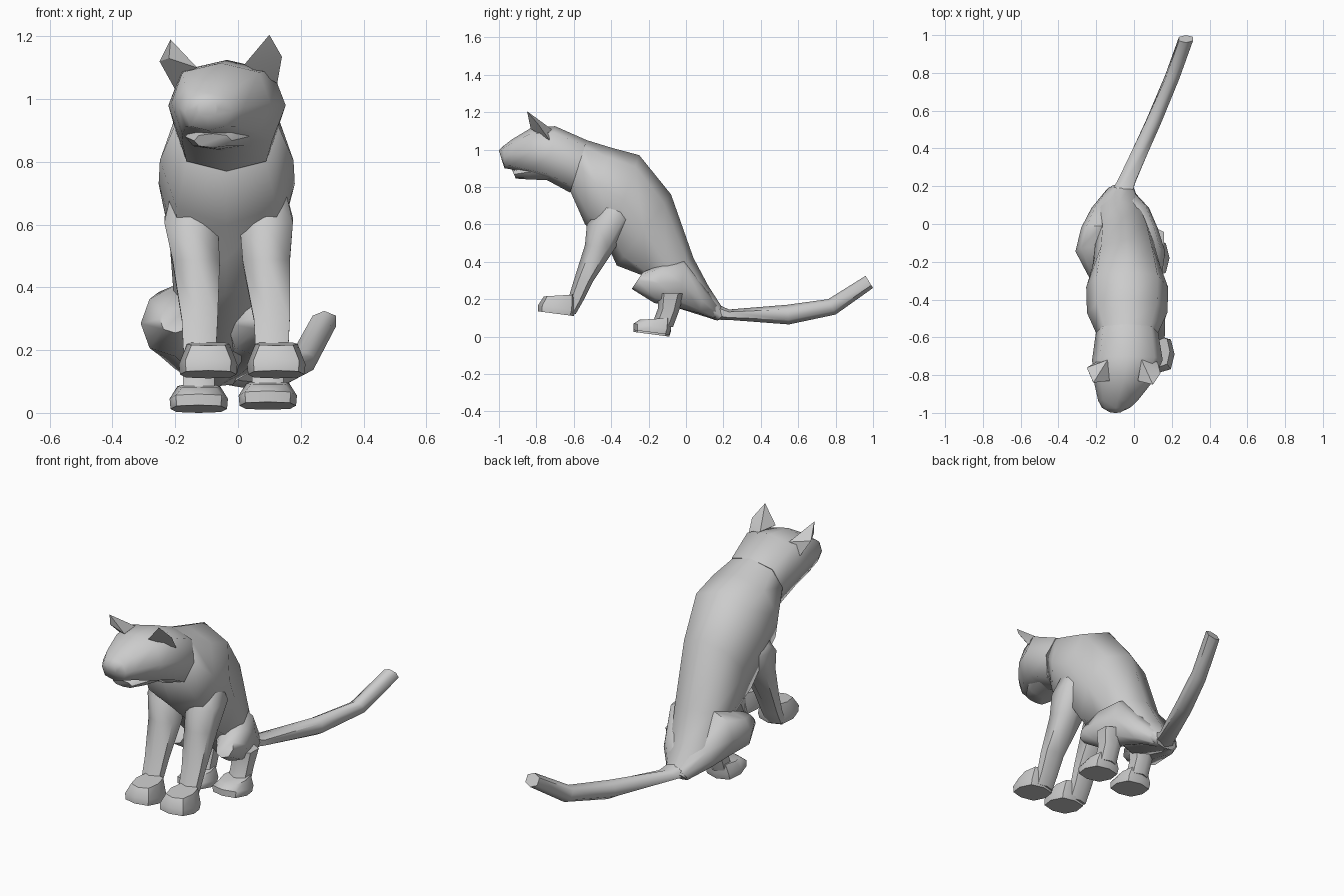
import bpy, bmesh, math


def finish(name, bm, angle=62):
    bmesh.ops.recalc_face_normals(bm, faces=bm.faces)
    me = bpy.data.meshes.new(name)
    bm.to_mesh(me)
    bm.free()
    ob = bpy.data.objects.new(name, me)
    bpy.context.collection.objects.link(ob)
    bpy.ops.object.select_all(action='DESELECT')
    bpy.context.view_layer.objects.active = ob
    ob.select_set(True)
    bpy.ops.object.shade_smooth_by_angle(angle=math.radians(angle))
    return ob


def loft(name, rings, n=8, power=0.85, angle=62):
    """Each ring: (y, z) of one edge, (y, z) of the opposite edge, centre x, half width."""
    bm = bmesh.new()
    loops = []
    widest = max(math.sin(2 * math.pi * i / n) for i in range(n)) ** power
    for (y0, z0), (y1, z1), cx, w in rings:
        loop = []
        for i in range(n):
            a = 2 * math.pi * i / n
            c, s = (math.copysign(abs(round(f, 6)) ** power, f) for f in (math.cos(a), math.sin(a)))
            loop.append(bm.verts.new((cx + w * s / widest,
                                      (y0 + y1) / 2 + c * (y0 - y1) / 2,
                                      (z0 + z1) / 2 + c * (z0 - z1) / 2)))
        loops.append(loop)
    for a, b in zip(loops, loops[1:]):
        for i in range(n):
            j = (i + 1) % n
            bm.faces.new((a[i], a[j], b[j], b[i]))
    bm.faces.new(loops[0])
    bm.faces.new(loops[-1])
    return finish(name, bm, angle)


def hull(name, pts):
    bm = bmesh.new()
    for p in pts:
        bm.verts.new(p)
    bmesh.ops.convex_hull(bm, input=bm.verts)
    return finish(name, bm, 30)


# Torso, from neck to rump
loft("torso", [
    ((-0.53, 1.05), (-0.62, 0.78), -0.037, 0.165),
    ((-0.40, 1.01), (-0.54, 0.60), -0.036, 0.213),
    ((-0.25, 0.97), (-0.42, 0.49), -0.036, 0.217),
    ((-0.08, 0.76), (-0.37, 0.38), -0.04, 0.18),
    ((0.04, 0.42), (-0.24, 0.33), -0.05, 0.155),
    ((0.12, 0.27), (-0.10, 0.17), -0.075, 0.14),
    ((0.21, 0.13), (0.17, 0.085), -0.065, 0.065)])

# Head, turned slightly to one side
loft("head", [
    ((-0.53, 1.05), (-0.62, 0.77), -0.037, 0.165),
    ((-0.70, 1.125), (-0.74, 0.835), -0.035, 0.187),
    ((-0.83, 1.115), (-0.83, 0.86), -0.055, 0.158),
    ((-0.93, 1.055), (-0.94, 0.895), -0.085, 0.105),
    ((-0.975, 1.02), (-0.97, 0.90), -0.095, 0.075),
    ((-1.00, 0.995), (-0.985, 0.945), -0.098, 0.035)], 8, 0.75)
loft("lower_jaw", [
    ((-0.70, 0.95), (-0.70, 0.835), -0.045, 0.13),
    ((-0.84, 0.92), (-0.84, 0.84), -0.068, 0.10),
    ((-0.93, 0.89), (-0.91, 0.845), -0.08, 0.06)])

# Ears
hull("ear_left", [(-0.215, -0.84, 1.19), (-0.25, -0.76, 1.12), (-0.20, -0.73, 1.03),
                  (-0.13, -0.83, 1.10), (-0.14, -0.72, 1.10), (-0.22, -0.83, 1.13)])
hull("ear_right", [(0.10, -0.85, 1.205), (0.14, -0.79, 1.135), (0.125, -0.73, 1.05),
                   (0.02, -0.83, 1.11), (0.04, -0.72, 1.11)])


def paw(name, y0, y1, z0, z1, cx):
    # Blunt low-poly paw: front edge y0, heel y1, slightly tilted sole
    loft(name, [
        ((y0, z0 + 0.025), (y1, z0), cx, 0.09),
        ((y0, z0 + 0.06), (y1 + 0.01, z0 + 0.03), cx, 0.093),
        ((y0 + 0.03, z1 - 0.01), (y1 + 0.01, z1), cx, 0.068)], 8, 0.7, 45)


# Front legs and paws: centre x at shoulder, elbow, wrist, paw
for side, xs, xe, xw, xp in (("left", -0.150, -0.133, -0.122, -0.095),
                             ("right", 0.090, 0.090, 0.108, 0.122)):
    loft("front_leg_" + side, [
        ((-0.43, 0.72), (-0.34, 0.70), xs, 0.06),
        ((-0.53, 0.60), (-0.28, 0.63), xs, 0.085),
        ((-0.54, 0.49), (-0.38, 0.47), xe, 0.075),
        ((-0.60, 0.30), (-0.50, 0.29), xw, 0.057),
        ((-0.63, 0.20), (-0.55, 0.19), xw, 0.052),
        ((-0.66, 0.13), (-0.59, 0.12), xw, 0.05)], 6, 0.9)
    paw("front_paw_" + side, -0.79, -0.60, 0.11, 0.225, xp)

# Hind legs: for each thigh, (centre x, half width) from knee to rump; then shank and paw
for side, thigh, xp, z in (
        ("left", ((-0.20, 0.05), (-0.20, 0.11), (-0.17, 0.11), (-0.14, 0.085)), -0.125, 0.0),
        ("right", ((0.10, 0.05), (0.065, 0.10), (0.04, 0.085), (0.01, 0.07)), 0.095, 0.01)):
    (x0, w0), (x1, w1), (x2, w2), (x3, w3) = thigh
    loft("thigh_" + side, [
        ((-0.23, 0.345), (-0.29, 0.255), x0, w0),
        ((-0.12, 0.39), (-0.17, 0.18), x1, w1),
        ((-0.01, 0.42), (-0.03, 0.15), x2, w2),
        ((0.10, 0.26), (0.07, 0.125), x3, w3),
        ((0.20, 0.14), (0.17, 0.085), -0.065 + x3 * 0.2, 0.05)])
    loft("shank_" + side, [
        ((-0.15, 0.23), (-0.01, 0.23), xp, 0.065),
        ((-0.15, 0.15), (-0.04, 0.13), xp, 0.05),
        ((-0.18, 0.07), (-0.07, 0.05), xp, 0.05)], 6, 0.9)
    paw("hind_paw_" + side, -0.28, -0.09, z, z + 0.09, xp)

# Tail, swinging to one side and up at the tip
loft("tail", [
    ((0.13, 0.19), (0.15, 0.09), -0.08, 0.06),
    ((0.23, 0.145), (0.22, 0.09), -0.04, 0.048),
    ((0.54, 0.17), (0.55, 0.065), 0.105, 0.042),
    ((0.76, 0.20), (0.80, 0.118), 0.203, 0.037),
    ((0.96, 0.325), (1.00, 0.26), 0.275, 0.037)], 6, 0.9)
